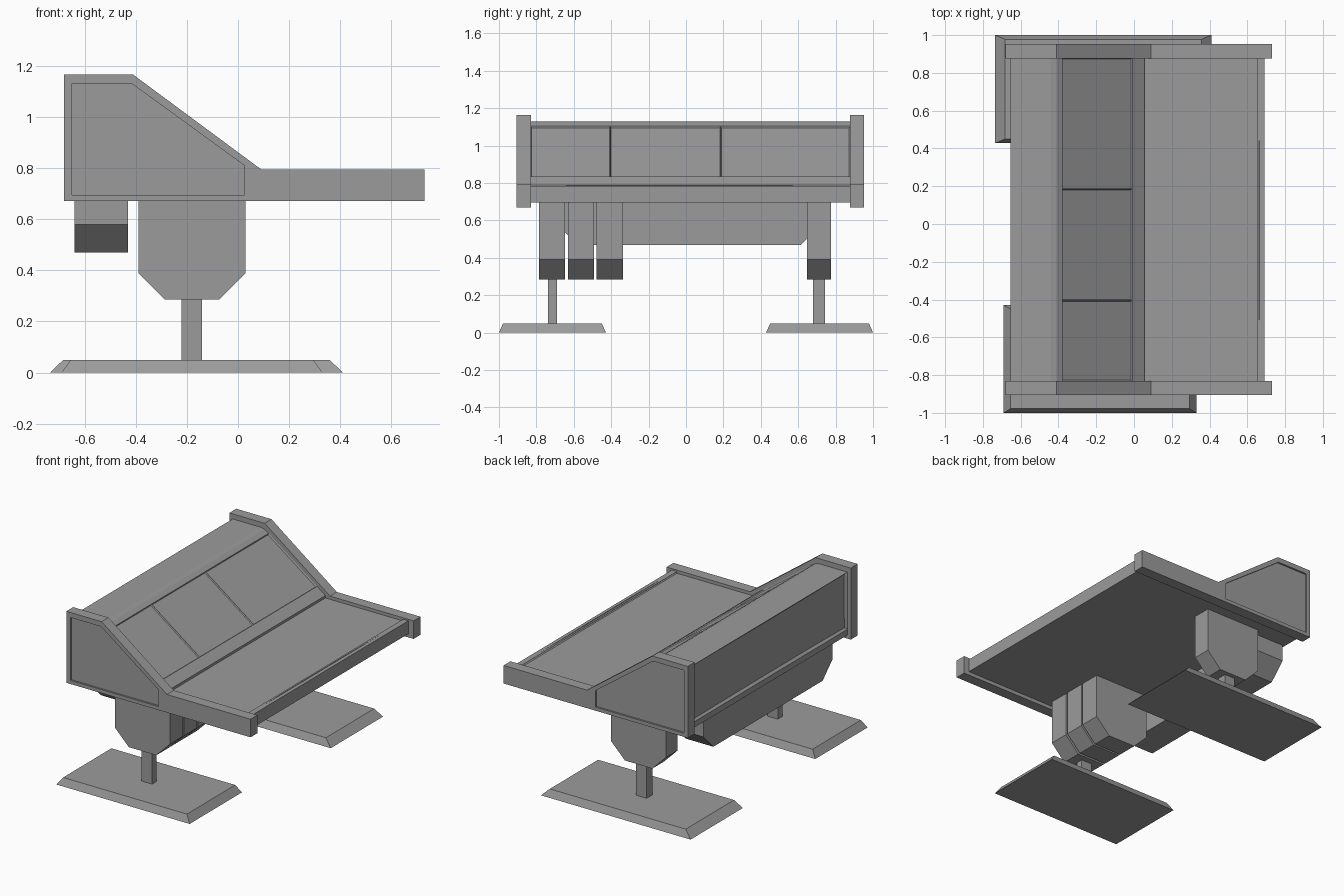
import bpy, bmesh
from mathutils import Vector

cube = bpy.data.objects.get("Cube")
if cube:
    bpy.data.objects.remove(cube, do_unlink=True)

grey = bpy.data.materials.new("plain grey")
grey.use_nodes = True
grey.diffuse_color = (0.33, 0.33, 0.33, 1)
grey.node_tree.nodes["Principled BSDF"].inputs["Base Color"].default_value = (0.33, 0.33, 0.33, 1)


def finish(bm, name):
    bmesh.ops.recalc_face_normals(bm, faces=bm.faces[:])
    mesh = bpy.data.meshes.new(name)
    bm.to_mesh(mesh)
    bm.free()
    mesh.materials.append(grey)
    obj = bpy.data.objects.new(name, mesh)
    bpy.context.collection.objects.link(obj)
    return obj


def extrude(points, start, end, axis="y"):
    """Profile in (x, z) pushed along y, or in (y, z) pushed along x."""
    bm = bmesh.new()
    place = (lambda a, b, t: (a, t, b)) if axis == "y" else (lambda a, b, t: (t, a, b))
    face = bm.faces.new([bm.verts.new(place(a, b, start)) for a, b in points])
    new = bmesh.ops.extrude_face_region(bm, geom=[face])["geom"]
    shift = Vector(place(0, 0, end - start))
    bmesh.ops.translate(bm, vec=shift, verts=[v for v in new if isinstance(v, bmesh.types.BMVert)])
    bmesh.ops.recalc_face_normals(bm, faces=bm.faces[:])
    bm.normal_update()
    return bm


def cut(bm, co, normal):
    geom = bm.verts[:] + bm.edges[:] + bm.faces[:]
    bmesh.ops.bisect_plane(bm, geom=geom, plane_co=co, plane_no=normal, dist=1e-5)


def rect(a0, a1, b0, b1):
    return [(a0, b0), (a1, b0), (a1, b1), (a0, b1)]


# Console body: rounded ridge, sloped face, sunken desk top and front lip
FRONT, BACK = -0.83, 0.877
bm = extrude([(-0.655, 0.695), (-0.655, 1.13), (-0.44, 1.13), (-0.41, 1.124),
              (-0.385, 1.108), (0.055, 0.79), (0.055, 0.773), (0.65, 0.773),
              (0.65, 0.785), (0.69, 0.785), (0.69, 0.695)], FRONT, BACK)
for z in (0.735, 0.836, 1.104):
    cut(bm, (0, 0, z), (0, 0, 1))
for y in (-0.405, 0.185):
    cut(bm, (0, y, 0), (0, 1, 0))
bm.normal_update()

# Three sunken panels on the slope
slope = [f for f in bm.faces if f.normal.x > 0.4 and f.normal.z > 0.4
         and 0.84 < f.calc_center_median().z < 1.1]
bmesh.ops.inset_individual(bm, faces=slope, thickness=0.006, depth=-0.008)
# One sunken panel across the rear wall
rear = [f for f in bm.faces if f.normal.x < -0.9 and f.calc_center_median().z > 0.735]
bmesh.ops.inset_region(bm, faces=rear, thickness=0.015, depth=-0.015)
finish(bm, "console_body")

# End panels with a framed recess on the outer side
outline = [(-0.68, 0.67), (-0.68, 1.165), (-0.41, 1.165), (0.09, 0.795), (0.73, 0.795), (0.73, 0.67)]
recess = [(-0.65, 0.695), (-0.65, 1.13), (-0.415, 1.13), (0.025, 0.81), (0.025, 0.695)]
DEPTH = 0.012
for name, inner, outer, out in (("front", FRONT, -0.905, -1), ("back", BACK, 0.952, 1)):
    panel = finish(extrude(outline, inner, outer), name + "_end_panel")
    cutter = finish(extrude(recess, outer - out * DEPTH, outer + out * 0.05), name + "_recess_cutter")
    mod = panel.modifiers.new("recess", "BOOLEAN")
    mod.operation, mod.object, mod.solver = "DIFFERENCE", cutter, "EXACT"
    bpy.context.view_layer.update()
    mesh = bpy.data.meshes.new_from_object(panel.evaluated_get(bpy.context.evaluated_depsgraph_get()))
    panel.modifiers.clear()
    panel.data = mesh
    bpy.data.objects.remove(cutter, do_unlink=True)

# Rear beam under the body, chamfered at both ends
finish(extrude([(-0.69, 0.7), (-0.69, 0.58), (-0.58, 0.47), (0.615, 0.47),
                (0.725, 0.58), (0.725, 0.7)], -0.64, -0.43, "x"), "rear_beam")

# Hanging pedestals
pedestal = [(-0.39, 0.7), (-0.39, 0.39), (-0.285, 0.285), (-0.075, 0.285), (0.03, 0.39), (0.03, 0.7)]
for i, (y0, y1) in enumerate(((-0.786, -0.646), (-0.631, -0.492), (-0.479, -0.338), (0.648, 0.775))):
    finish(extrude(pedestal, y0, y1), f"pedestal_{i + 1}")

# Posts and bevelled feet
for name, py0, py1, x0, x1, y0, y1, inset in (
        ("front", -0.739, -0.69, -0.69, 0.33, -1.0, -0.428, 0.036),
        ("back", 0.68, 0.744, -0.735, 0.41, 0.428, 1.0, 0.052)):
    finish(extrude(rect(-0.22, -0.14, 0.03, 0.3), py0, py1), name + "_post")
    foot = extrude(rect(x0, x1, 0, 0.05), y0, y1)
    cx, cy = (x0 + x1) / 2, (y0 + y1) / 2
    for v in foot.verts:
        if v.co.z > 0.02:
            v.co.x += inset if v.co.x < cx else -inset
            v.co.y += 0.022 if v.co.y < cy else -0.022
    finish(foot, name + "_foot")
